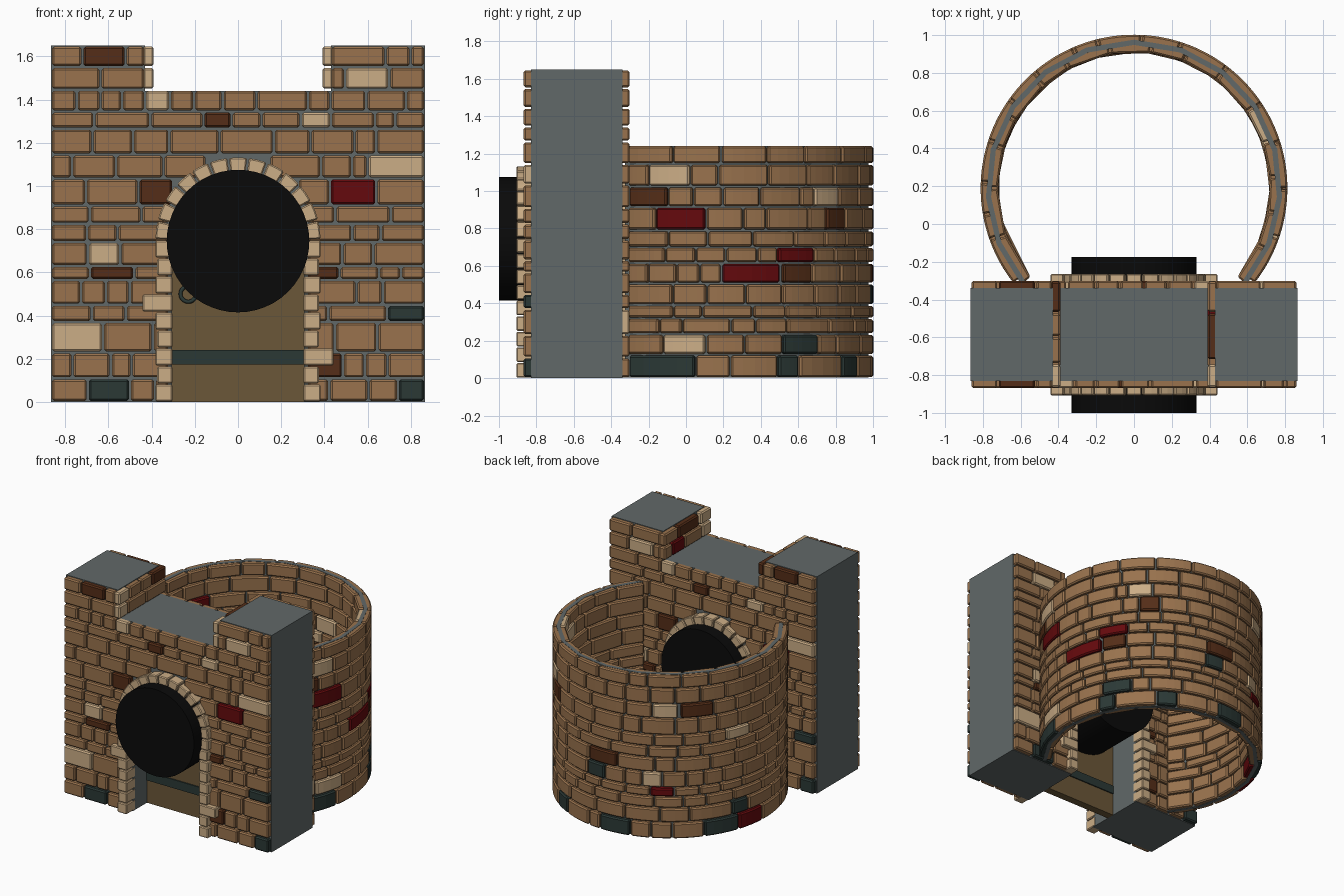
import bpy, bmesh, random
from math import sin, cos, pi, radians, sqrt
from mathutils import Matrix

random.seed(7)
cube = bpy.data.objects.get("Cube")
if cube:
    bpy.data.objects.remove(cube, do_unlink=True)


def material(name, r, g, b):
    m = bpy.data.materials.new(name)
    m.use_nodes = True
    m.diffuse_color = (r, g, b, 1)
    node = m.node_tree.nodes["Principled BSDF"]
    node.inputs["Base Color"].default_value = (r, g, b, 1)
    node.inputs["Roughness"].default_value = 0.9
    return m


BROWN, TAN, DARK, RED, SLATE = range(5)
STONES = [material("brown brick", .32, .17, .075), material("tan stone", .60, .42, .24),
          material("dark brown brick", .09, .027, .009), material("red brick", .13, .003, .004),
          material("slate", .024, .04, .036)]
MORTAR = material("grey mortar", .12, .14, .14)
BLACK = material("black", .003, .003, .003)
WOOD = material("door wood", .147, .095, .04)

# Wall, arch and drum sizes
HALF, NOTCH, TOP, NOTCH_Z = .865, .43, 1.65, 1.44
FRONT, BACK = -.83, -.34
ARCH_Z, ARCH_R, ARCH_OUT = .75, .305, .382
DRUM_Y = .19


def finish(name, bm, mats, bevel=0):
    bmesh.ops.recalc_face_normals(bm, faces=bm.faces)
    mesh = bpy.data.meshes.new(name)
    bm.to_mesh(mesh)
    bm.free()
    ob = bpy.data.objects.new(name, mesh)
    bpy.context.collection.objects.link(ob)
    for m in mats:
        mesh.materials.append(m)
    if bevel:
        mod = ob.modifiers.new("Bevel", "BEVEL")
        mod.width, mod.segments = bevel, 1
        mod.limit_method, mod.angle_limit = "ANGLE", radians(50)
    return ob


def brick(bm, place, u, v, d, colour, n=1):
    """One block spanning u, v, d, put in space by place(u, v, d)."""
    rings = []
    for i in range(n + 1):
        t = u[0] + (u[1] - u[0]) * i / n
        corners = ((v[0], d[0]), (v[1], d[0]), (v[1], d[1]), (v[0], d[1]))
        rings.append([bm.verts.new(place(t, a, b)) for a, b in corners])
    faces = [bm.faces.new(rings[0]), bm.faces.new(rings[-1])]
    for p, q in zip(rings, rings[1:]):
        faces += [bm.faces.new((p[k], p[k - 1], q[k - 1], q[k])) for k in range(4)]
    for f in faces:
        f.material_index = colour


def fill(a, b, small, large):
    """Split a stretch of a course into random brick lengths."""
    cells = []
    while b - a > small * .3:
        w = random.uniform(small, large)
        if b - a - w < small * .7:
            w = b - a
        cells.append((a, a + w, BROWN))
        a += w
    return cells


def course(a, b, accents, small, large):
    """Coloured bricks at their places, plain ones between."""
    cells = []
    for s, e, c in sorted(accents):
        if s >= a - .01 and e <= b + .01:
            cells += fill(a, s, small, large) + [(s, e, c)]
            a = e
    return cells + fill(a, b, small, large)


def lay(bm, place, spans, z, d, accents, small, large, gap, n=1):
    for a, b in spans:
        for s, e, c in course(a, b, accents, small, large):
            brick(bm, place, (s + gap, e - gap), (z[0] + .005, z[1] - .005), d, c, n)


def flat(u, v, d):
    return (u, d, v)


def across(u, v, d):
    return (d, u, v)


def round_drum(u, v, d):
    return (d * cos(radians(u)), DRUM_Y + d * sin(radians(u)), v)


def round_arch(u, v, d):
    return (v * cos(u), d, ARCH_Z + v * sin(u))


# Wall core: notched outline with an arched opening, pushed through in y
half = [(ARCH_R * cos(pi * i / 24), ARCH_Z + ARCH_R * sin(pi * i / 24)) for i in range(25)]
outline = [(ARCH_R, 0)] + half + [(-ARCH_R, 0), (-HALF, 0), (-HALF, TOP), (-NOTCH, TOP),
          (-NOTCH, NOTCH_Z), (NOTCH, NOTCH_Z), (NOTCH, TOP), (HALF, TOP), (HALF, 0)]
bm = bmesh.new()
face = bm.faces.new([bm.verts.new((x, FRONT, z)) for x, z in outline])
new = bmesh.ops.extrude_face_region(bm, geom=[face])["geom"]
bmesh.ops.translate(bm, verts=[g for g in new if isinstance(g, bmesh.types.BMVert)],
                    vec=(0, BACK - FRONT, 0))
finish("wall_core", bm, [MORTAR])

# Wall bricks, front and back
WALL_Z = [0, .11, .23, .37, .45, .565, .63, .74, .825, .91, 1.035, 1.145, 1.265,
          1.345, 1.445, 1.55, 1.65]
WALL_ACCENTS = {
    0: [(-.695, -.5, SLATE), (.74, HALF, SLATE)], 1: [(.32, .485, DARK)],
    2: [(-HALF, -.625, TAN)], 3: [(.69, HALF, SLATE)],
    5: [(-.685, -.48, DARK), (.32, .47, DARK)], 6: [(-.695, -.545, TAN)],
    9: [(-.46, -.3, DARK), (.425, .64, RED)], 10: [(.6, HALF, TAN)],
    12: [(-.16, -.03, DARK), (.29, .43, TAN)], 13: [(-.43, -.315, TAN)],
    14: [(.495, .7, TAN)], 15: [(-.72, -.52, DARK)]}
for name, depth, turned in (("front_bricks", (FRONT - .038, FRONT + .01), False),
                            ("back_bricks", (BACK - .01, BACK + .038), True)):
    bm = bmesh.new()
    for i, z in enumerate(zip(WALL_Z, WALL_Z[1:])):
        accents = WALL_ACCENTS.get(i, [])
        if turned and i < 14:
            accents = [(-e, -s, c) for s, e, c in accents]
        rise = max(z[0] - ARCH_Z, 0)
        inner = NOTCH if i > 13 else sqrt(max(.32 ** 2 - rise ** 2, 0))
        spans = [(-HALF, -inner), (inner, HALF)] if inner else [(-HALF, HALF)]
        lay(bm, flat, spans, z, depth, accents, .09, .26, .005)
    finish(name, bm, STONES, .009)

# Bricks on the inner sides of the two towers
NOTCH_ACCENTS = {(-1, 0): [(-.87, -.76, TAN)], (-1, 1): [(-.87, -.74, TAN), (-.47, -.3, DARK)],
                 (1, 0): [(-.87, -.76, TAN), (-.55, -.4, RED)],
                 (1, 1): [(-.87, -.74, TAN), (-.72, -.47, DARK)]}
bm = bmesh.new()
for (side, row), accents in NOTCH_ACCENTS.items():
    lay(bm, across, [(-.87, -.3)], WALL_Z[14 + row:16 + row],
        (side * (NOTCH - .04), side * (NOTCH + .01)), accents, .12, .25, .005)
finish("tower_side_bricks", bm, STONES, .009)

# Arch stones and jamb stones on both faces
for name, depth in (("front_arch", (-.907, -.8)), ("back_arch", (-.37, -.265))):
    bm = bmesh.new()
    count = 13
    for i in range(count):
        brick(bm, round_arch, (pi * i / count + .012, pi * (i + 1) / count - .012),
              (ARCH_R, ARCH_OUT), depth, TAN, 2)
    rows = 9
    step = ARCH_Z / rows
    for side in (-1, 1):
        for i in range(rows):
            reach = .442 if (side, i) in ((-1, 5), (1, 2)) else ARCH_OUT - .008 * (i % 2)
            brick(bm, flat, (side * (ARCH_R - .002), side * reach),
                  (i * step + .003, (i + 1) * step - .003), depth, TAN)
    finish(name, bm, STONES, .006)

# Door with strap and ring handle
bm = bmesh.new()
brick(bm, flat, (-ARCH_R, ARCH_R), (0, ARCH_Z), (-.66, -.6), 0)
finish("door", bm, [WOOD])
bm = bmesh.new()
brick(bm, flat, (-.303, .303), (.175, .24), (-.669, -.591), 0)
finish("door_strap", bm, [STONES[SLATE]])
bpy.ops.mesh.primitive_torus_add(major_radius=.036, minor_radius=.009, major_segments=20,
                                 minor_segments=8, location=(-.23, -.67, .5),
                                 rotation=(pi / 2, 0, 0))
handle = bpy.context.object
handle.name = "door_handle"
handle.data.materials.append(STONES[SLATE])
bpy.ops.object.shade_smooth()

# Black drum filling the arch
bpy.ops.mesh.primitive_cylinder_add(vertices=48, radius=.33, depth=.825,
                                    location=(0, -.5875, .745), rotation=(pi / 2, 0, 0))
plug = bpy.context.object
plug.name = "arch_void"
plug.data.materials.append(BLACK)
bpy.ops.object.shade_smooth_by_angle(angle=radians(40))

# Round yard: thin faceted mortar core
bm = bmesh.new()
brick(bm, round_drum, (-41, 221), (.003, 1.242), (.758, .786), 0, 14)
finish("yard_core", bm, [MORTAR])

# Round yard bricks, outside and inside
YARD_Z = [0, .125, .235, .32, .39, .505, .615, .7, .79, .915, 1.025, 1.145, 1.245]
YARD_ACCENTS = {
    0: [(-38, -10, SLATE), (22, 31, SLATE), (53, 64, SLATE), (88, 105, SLATE),
        (142, 161, SLATE), (161, 177, RED)],
    1: [(-23, -6, TAN), (24, 40, SLATE), (157, 167, SLATE)], 3: [(115, 127, RED)],
    4: [(80, 91, SLATE), (111, 121, TAN)],
    5: [(0, 23, RED), (24, 37, DARK), (81, 98, DARK)], 6: [(22, 38, RED)],
    7: [(154, 168, TAN)], 8: [(-26, -6, RED), (44, 55, DARK)],
    9: [(-38, -21, DARK), (38, 51, TAN), (116, 129, TAN), (130, 147, DARK)],
    10: [(-29, -12, TAN)]}
outer, inner = bmesh.new(), bmesh.new()
for i, z in enumerate(zip(YARD_Z, YARD_Z[1:])):
    lay(outer, round_drum, [(-38.5, 218.5)], z, (.755, .812), YARD_ACCENTS.get(i, []),
        9, 20, .35, 4)
    start = random.uniform(0, 150)
    accent = (start, start + 15, random.choice((TAN, DARK, RED, SLATE if i < 4 else TAN)))
    lay(inner, round_drum, [(-41, 221)], z, (.722, .775), [accent], 12, 22, .4)
finish("yard_outer_bricks", outer, STONES, .009)
finish("yard_inner_bricks", inner, STONES, .009)
